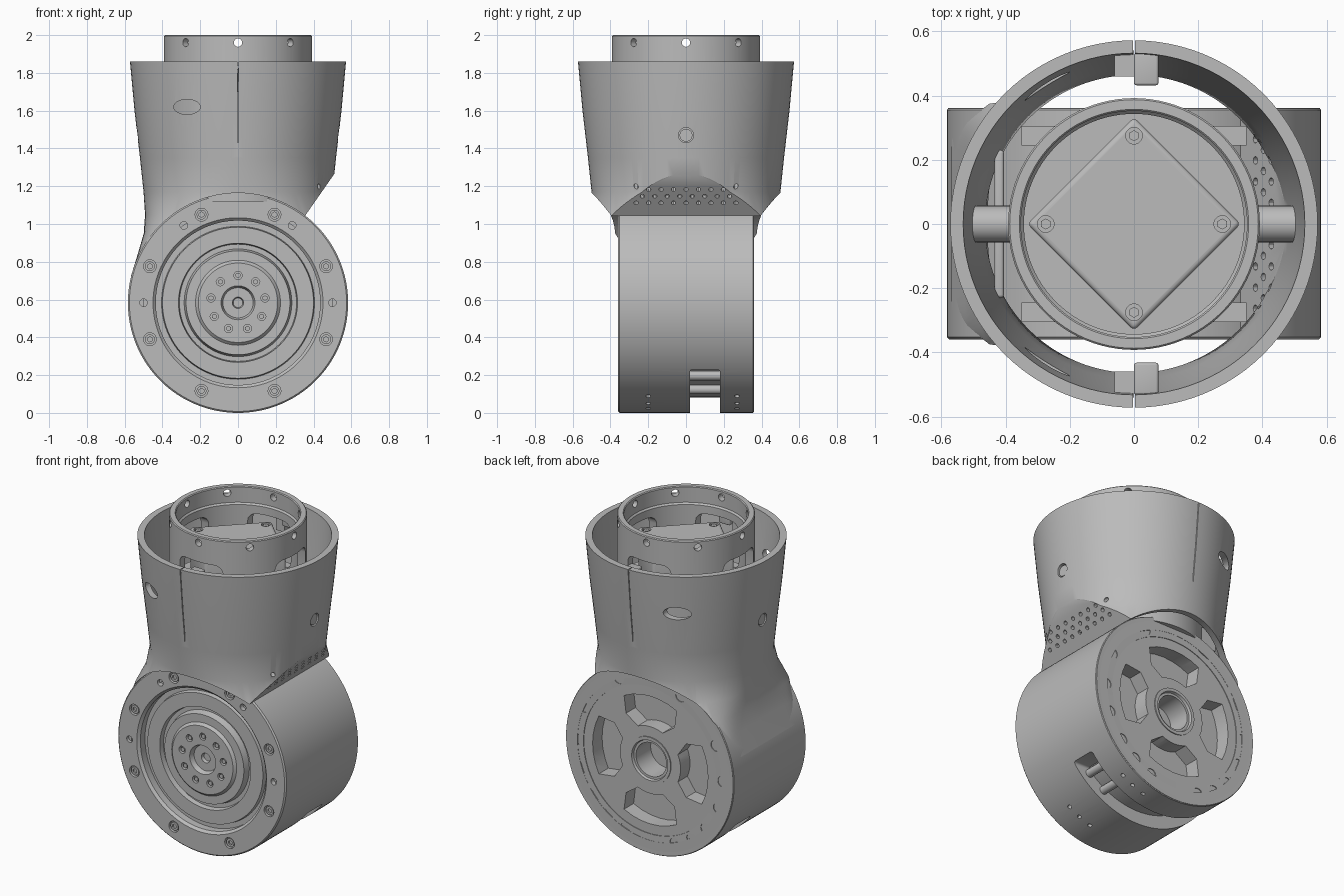
import bpy, bmesh
from math import sin, cos, radians, pi, copysign
from mathutils import Matrix, Vector

if "Cube" in bpy.data.objects:
    bpy.data.objects.remove(bpy.data.objects["Cube"], do_unlink=True)

HUB_Z = 0.583     # height of the horizontal drum axis
DRUM_R = 0.583
PARTS = []


def finish(bm, name):
    bmesh.ops.recalc_face_normals(bm, faces=bm.faces)
    mesh = bpy.data.meshes.new(name)
    bm.to_mesh(mesh)
    bm.free()
    obj = bpy.data.objects.new(name, mesh)
    bpy.context.collection.objects.link(obj)
    PARTS.append(obj)
    return obj


def skin(bm, rings, loop):
    """Bridge equal rings of points; loop joins last to first, otherwise cap the ends."""
    rows = [[bm.verts.new(p) for p in ring] for ring in rings]
    n = len(rows[0])
    pairs = list(zip(rows, rows[1:])) + ([(rows[-1], rows[0])] if loop else [])
    for a, b in pairs:
        for i in range(n):
            j = (i + 1) % n
            bm.faces.new((a[i], a[j], b[j], b[i]))
    if not loop:
        bm.faces.new(rows[0])
        bm.faces.new(rows[-1])


def lathe(name, profile, axis="Y", segs=96):
    """Turn a closed (radius, position) profile about the drum axis or the vertical."""
    rings = []
    for r, h in profile:
        turn = [2 * pi * i / segs for i in range(segs)]
        if axis == "Y":
            rings.append([(r * cos(a), h, HUB_Z + r * sin(a)) for a in turn])
        else:
            rings.append([(r * cos(a), r * sin(a), h) for a in turn])
    bm = bmesh.new()
    skin(bm, rings, profile[0][0] > 0)
    return finish(bm, name)


def rod(bm, centre, direction, r, depth, segs=20):
    rot = Vector(direction).to_track_quat("Z", "Y").to_matrix().to_4x4()
    bmesh.ops.create_cone(bm, cap_ends=True, segments=segs, radius1=r, radius2=r,
                          depth=depth, matrix=Matrix.Translation(centre) @ rot)


def box(name, centre, size, rot=None, bevel=0.0):
    bm = bmesh.new()
    bmesh.ops.create_cube(bm, size=1, matrix=Matrix.Diagonal((*size, 1)))
    if bevel:
        bmesh.ops.bevel(bm, geom=bm.edges[:], offset=bevel, segments=4,
                        profile=0.5, affect="EDGES")
    bm.transform(Matrix.Translation(centre) @ (rot or Matrix.Identity(4)))
    return finish(bm, name)


def cut(obj, cutter):
    mod = obj.modifiers.new("cut", "BOOLEAN")
    mod.operation, mod.solver, mod.object = "DIFFERENCE", "EXACT", cutter
    graph = bpy.context.evaluated_depsgraph_get()
    mesh = bpy.data.meshes.new_from_object(obj.evaluated_get(graph))
    obj.modifiers.clear()
    obj.data = mesh
    PARTS.remove(cutter)
    bpy.data.objects.remove(cutter, do_unlink=True)


def rods(name, specs, segs=20):
    bm = bmesh.new()
    for spec in specs:
        rod(bm, *spec, segs)
    return finish(bm, name)


def on_face(r, degrees, y):
    a = radians(degrees)
    return Vector((r * cos(a), y, HUB_Z + r * sin(a)))


# Flared upper shell: round at the rim, squarer where it meets the drum
SECTIONS = [(1.86, .572, .572, 2), (1.6, .548, .548, 2), (1.35, .519, .519, 2),
            (1.17, .5, .5, 2), (1.05, .492, .495, 2.5), (.95, .499, .45, 5),
            (.85, .528, .39, 9), (.72, .568, .365, 12)]


def shell_solid(name, inset, lift=0.0):
    rings = []
    for z, rx, ry, n in SECTIONS:
        ring = []
        for i in range(96):
            c, s = cos(2 * pi * i / 96), sin(2 * pi * i / 96)
            ring.append((copysign(abs(c) ** (2 / n), c) * (rx - inset),
                         copysign(abs(s) ** (2 / n), s) * (ry - inset),
                         z + (lift if z > 1.8 else -lift if z < .8 else 0)))
        rings.append(ring)
    bm = bmesh.new()
    skin(bm, rings, False)
    return finish(bm, name)


slope = Vector((.82, 0, -.572))      # outward direction of the slanted vent panel
panel = Vector((.36, 0, 1.05))
tilt = Matrix.Rotation(.609, 4, "Y")
shell = shell_solid("upper_shell", 0)
cut(shell, box("slant", panel + slope, (2, 2, 2), tilt))
hollow = shell_solid("hollow", .036, .05)
cut(hollow, box("slant_inside", panel + slope * .97, (2, 2, 2), tilt))
cut(shell, hollow)
cut(shell, rods("drum_space", [((0, 0, HUB_Z), (0, 1, 0), DRUM_R - .002, 2)], 96))

# Vent holes, side screw holes, oval ports and seams in the shell
along = Vector((.572, 0, .82))
vents = []
for row in range(3):
    count = 9 - row % 2
    for i in range(count):
        y = (i - (count - 1) / 2) * .066
        vents.append((panel + along * (.075 + .043 * row) + Vector((0, y, 0)), slope, .012, .15))
cut(shell, rods("vents", vents, 12))
cut(shell, rods("side_holes", [((s * .53, 0, 1.47), (1, 0, 0), .04, .2) for s in (-1, 1)]))
for s in (-1, 1):
    bm = bmesh.new()
    rod(bm, (0, 0, 0), (0, 1, 0), 1, .3, 32)
    bm.transform(Matrix.Translation((-.27, s * .47, 1.62)) @ Matrix.Diagonal((.07, 1, .04, 1)))
    cut(shell, finish(bm, "oval_port"))
    cut(shell, box("seam", (0, s * .555, 1.53), (.005, .07, .68)))

# Bosses and seam clips between shell and inner tube
for s in (-1, 1):
    lug = rods("side_boss", [((s * .435, 0, 1.47), (1, 0, 0), .057, .15)], 32)
    cut(lug, rods("boss_bore", [((s * .5, 0, 1.47), (1, 0, 0), .02, .1)], 6))
    rods("boss_screw", [((s * .515, 0, 1.47), (1, 0, 0), .034, .02)])
    box("seam_clip", (.038, s * .482, 1.79), (.076, .1, .08), bevel=.008)
    box("seam_tab", (-.03, s * .5, 1.75), (.06, .08, .1))
    box("tube_foot", (0, s * .275, 1.19), (.7, .06, .12))
box("inner_bracket", (-.42, 0, 1.25), (.03, .46, .12), bevel=.01)

# Inner tube with windows and radial pin holes
tube = lathe("inner_tube", [(.392, 1.12), (.392, 1.995), (.387, 2), (.357, 2),
                            (.352, 1.995), (.352, 1.9), (.343, 1.89), (.343, 1.12)], "Z")
for k in range(4):
    turn = Matrix.Rotation(k * pi / 2, 4, "Z")
    cut(tube, box("window", turn @ Vector((.37, 0, 1.7)), (.24, .3, .28), turn, .05))
pins = [(Vector((cos(k * pi / 4), sin(k * pi / 4), 0)) * .37 + Vector((0, 0, 1.96)),
         (cos(k * pi / 4), sin(k * pi / 4), 0), .022, .12) for k in range(8)]
cut(tube, rods("pin_holes", pins))
lathe("tube_floor", [(0, 1.5), (.345, 1.5), (.345, 1.56), (0, 1.56)], "Z")

# Square cover plate turned to a diamond, screwed at its corners
plate = box("cover_plate", (0, 0, 1.69), (.47, .47, .26), Matrix.Rotation(pi / 4, 4, "Z"), .015)
corners = [Vector((.275 * cos(k * pi / 2), .275 * sin(k * pi / 2), 1.82)) for k in range(4)]
cut(plate, rods("plate_holes", [(p, (0, 0, 1), .026, .04) for p in corners]))
rods("plate_screws", [(p - Vector((0, 0, .014)), (0, 0, 1), .017, .02) for p in corners], 6)

# Drum sleeve with the cable slot around its underside
sleeve = lathe("drum_sleeve", [(.5, -.34), (DRUM_R, -.34), (DRUM_R, .355), (.578, .36), (.5, .36)], segs=128)
cut(sleeve, box("cable_slot", (0, .1, 0), (1.3, .16, .46), bevel=.015))
under = [on_face(.575, a, y) for a in (-58, -66, -74) for y in (-.2, .27)]
cut(sleeve, rods("under_holes", [(p, p - Vector((0, p.y, HUB_Z)), .013, .05) for p in under], 12))
rods("slot_pegs", [(on_face(.52, a, .1), (0, 1, 0), .025, .16) for a in (-48, -62)])

# Stepped drum core: output hub in front, plate and bearing bore behind
core = lathe("drum_core", [
    (0, -.3), (.025, -.3), (.03, -.32), (.08, -.32), (.09, -.35), (.21, -.35), (.225, -.335),
    (.275, -.335), (.285, -.295), (.31, -.295), (.315, -.325), (.4, -.325), (.405, -.3),
    (.502, -.3), (.502, .354), (.145, .354), (.145, .36), (.125, .36), (.12, .345),
    (.105, .345), (.105, .2), (0, .2)])
cut(core, rods("hub_holes", [(on_face(.145, 90 + 40 * k, -.35), (0, 1, 0), .022, .05)
                             for k in range(9)], 12))
rods("hub_screws", [(on_face(.145, 90 + 40 * k, -.335), (0, 1, 0), .014, .02) for k in range(9)], 6)
for k in range(4):
    mid = 90 * k
    edge = [(.21, a) for a in range(-24, 25, 8)] + [(.3, 34)]
    edge += [(.4, a) for a in range(27, -28, -9)] + [(.3, -34)]
    bm = bmesh.new()
    skin(bm, [[on_face(r, mid + a, y) for r, a in edge] for y in (.26, .4)], False)
    cut(core, finish(bm, "kidney_pocket"))

# Front flange ring with a sloped inner lip
flange = lathe("front_flange", [(.435, -.3), (.435, -.345), (.45, -.36), (.575, -.36),
                                (DRUM_R, -.352), (DRUM_R, -.3)], segs=128)


# Recessed bolts on both faces
def bolt_circle(obj, angles, y, name):
    side = copysign(1, y)
    seats = [on_face(.505, a, y) for a in angles]
    cut(obj, rods("seats", [(p, (0, 1, 0), .034, .05) for p in seats]))
    heads = rods(name, [(p - Vector((0, side * .018, 0)), (0, 1, 0), .026, .024) for p in seats])
    cut(heads, rods("sockets", [(p, (0, 1, 0), .014, .03) for p in seats], 6))


bolt_circle(flange, [22.5 + 45 * k for k in range(8)], -.36, "front_bolts")
cut(flange, rods("dowel_holes", [(on_face(.5, a, -.36), (0, 1, 0), .02, .06)
                                 for a in (0, 55, 125, 180)]))
back = lathe("back_rim", [(.46, .31), (.46, .358), (DRUM_R - .004, .3605), (DRUM_R - .004, .31)], segs=128)
bolt_circle(back, [0, 25, 65, 115, 155, 180, 200, 220, 235, 250, 290, 305, 320, 340], .36, "back_bolts")

# One grey metal on everything, smooth with sharp edges kept
grey = bpy.data.materials.new("grey_metal")
grey.use_nodes = True
grey.diffuse_color = (.5, .5, .5, 1)
grey.node_tree.nodes["Principled BSDF"].inputs["Base Color"].default_value = (.5, .5, .5, 1)
bpy.ops.object.select_all(action="DESELECT")
for obj in PARTS:
    obj.data.materials.clear()
    obj.data.materials.append(grey)
    obj.select_set(True)
bpy.context.view_layer.objects.active = shell
bpy.ops.object.shade_smooth_by_angle(angle=radians(30))
